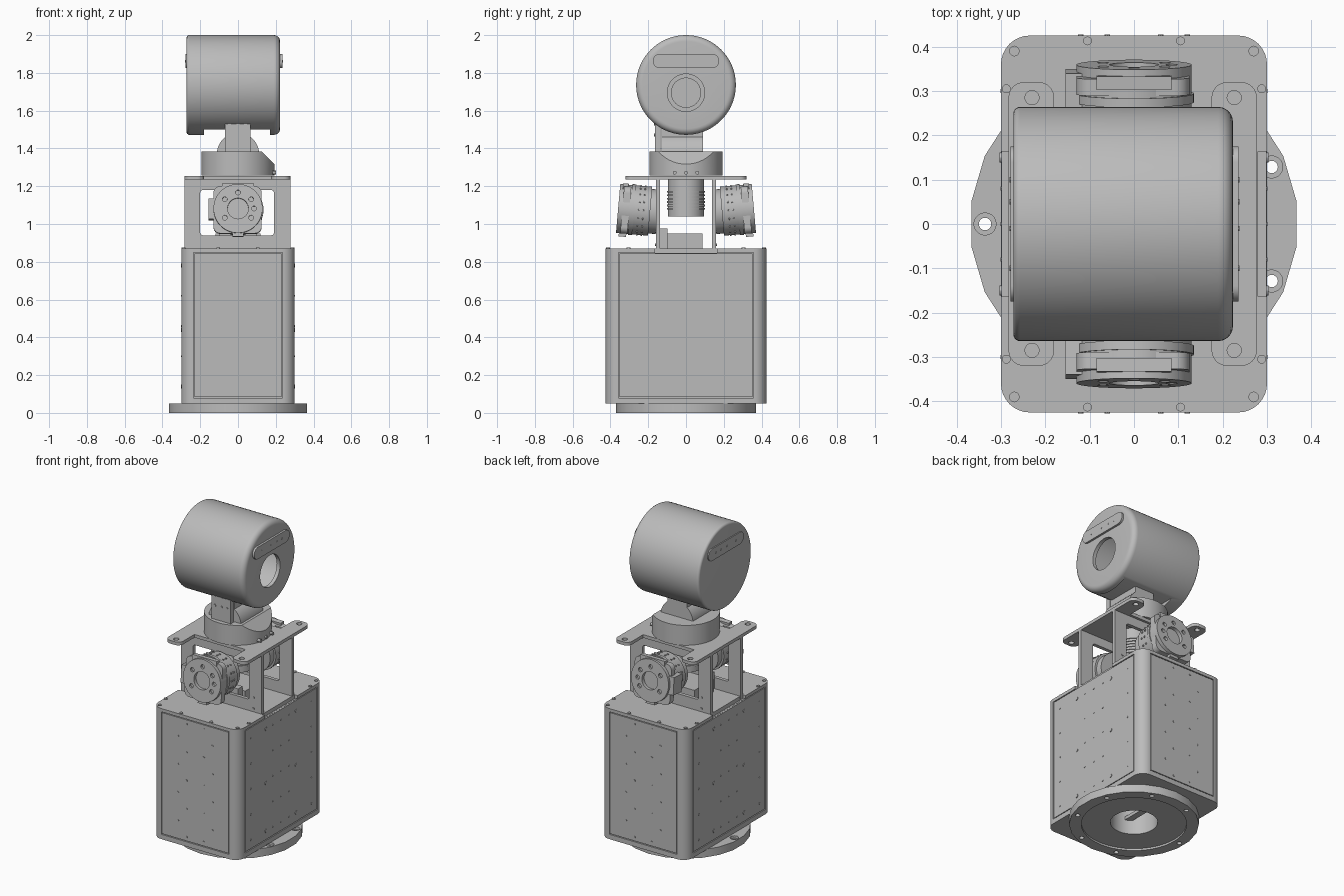
import bpy, bmesh, math
from mathutils import Matrix, Vector

cube = bpy.data.objects.get("Cube")
if cube:
    bpy.data.objects.remove(cube, do_unlink=True)

grey = bpy.data.materials.new("satin_grey")
grey.use_nodes = True
grey.diffuse_color = (0.5, 0.5, 0.5, 1)
grey.node_tree.nodes["Principled BSDF"].inputs["Base Color"].default_value = (0.5, 0.5, 0.5, 1)

AXIS = {"x": Matrix.Rotation(math.pi / 2, 4, "Y"),
        "y": Matrix.Rotation(-math.pi / 2, 4, "X"),
        "z": Matrix.Identity(4)}


def finish(name, bm, smooth=True):
    bmesh.ops.recalc_face_normals(bm, faces=bm.faces)
    me = bpy.data.meshes.new(name)
    bm.to_mesh(me)
    bm.free()
    ob = bpy.data.objects.new(name, me)
    bpy.context.collection.objects.link(ob)
    me.materials.append(grey)
    if smooth:
        shade(ob)
    return ob


def select(ob):
    bpy.ops.object.select_all(action="DESELECT")
    ob.select_set(True)
    bpy.context.view_layer.objects.active = ob


def shade(ob):
    select(ob)
    bpy.ops.object.shade_smooth_by_angle(angle=math.radians(30))


def add_box(bm, x, y, z, radius=0, along="z"):
    """Box from ranges; optional rounding of the edges parallel to one axis."""
    lo, hi = Vector((x[0], y[0], z[0])), Vector((x[1], y[1], z[1]))
    mat = Matrix.Translation((lo + hi) / 2) @ Matrix.Diagonal((*(hi - lo), 1))
    verts = bmesh.ops.create_cube(bm, size=1, matrix=mat)["verts"]
    if radius:
        k = "xyz".index(along)
        edges = [e for e in {e for v in verts for e in v.link_edges}
                 if abs((e.verts[0].co - e.verts[1].co)[k]) > 1e-5]
        bmesh.ops.bevel(bm, geom=edges, offset=radius, segments=8, profile=0.5, affect="EDGES")


def box(name, x, y, z, radius=0, along="z"):
    bm = bmesh.new()
    add_box(bm, x, y, z, radius, along)
    return finish(name, bm)


def add_rod(bm, centre, r, length, axis="z", sides=32):
    bmesh.ops.create_cone(bm, cap_ends=True, segments=sides, radius1=r, radius2=r, depth=length,
                          matrix=Matrix.Translation(centre) @ AXIS[axis])


def rods(name, centres, r, length, axis="z", sides=32):
    bm = bmesh.new()
    for c in centres:
        add_rod(bm, c, r, length, axis, sides)
    return finish(name, bm)


def modify(ob, kind, **settings):
    mod = ob.modifiers.new(kind.lower(), kind)
    for key, value in settings.items():
        setattr(mod, key, value)
    select(ob)
    bpy.ops.object.modifier_apply(modifier=mod.name)


def cut(ob, *cutters, mode="DIFFERENCE"):
    for c in cutters:
        modify(ob, "BOOLEAN", operation=mode, solver="EXACT", object=c)
        bpy.data.objects.remove(c, do_unlink=True)
    shade(ob)


def mirrored(ob, axis):
    modify(ob, "MIRROR", use_axis=[a == axis for a in "xyz"], use_mirror_merge=False)


# Base ring with mounting holes, recessed underside and cable opening
base = rods("base_ring", [(0, 0, 0.025)], 0.37, 0.05, sides=22)
ring = [math.radians(22.5 + 45 * i) for i in range(8)]
spots = [(0.336 * math.cos(a), 0.336 * math.sin(a), 0.03) for a in ring if abs(math.cos(a)) < 0.9 or math.cos(a) > 0]
spots.append((-0.336, 0, 0.03))
cut(base, rods("c", [(0, 0, 0)], 0.3, 0.024, sides=48), rods("c", [(0, 0, 0)], 0.135, 0.2),
    rods("c", spots, 0.014, 0.2, sides=16),
    rods("c", [(x, y, 0.05) for x, y, z in spots], 0.025, 0.03, sides=20))

# Body with rounded uprights, panel recesses, top notches and holes
body = box("body", (-0.3, 0.3), (-0.425, 0.425), (0.05, 0.87), 0.065)
cutters = [rods("c", [(0, 0, 0.1)], 0.135, 0.2)]
for s in (-1, 1):
    cutters += [box("c", (-0.235, 0.235), (s * 0.425 - 0.01, s * 0.425 + 0.01), (0.08, 0.85)),
                box("c", (s * 0.3 - 0.01, s * 0.3 + 0.01), (-0.358, 0.358), (0.08, 0.85)),
                box("c", (s * 0.3 - 0.02, s * 0.3 + 0.02), (-0.163, 0.163), (0.846, 0.9))]
cutters.append(rods("c", [(sx * 0.27, sy * 0.39, 0.87) for sx in (-1, 1) for sy in (-1, 1)], 0.011, 0.06, sides=12))
cut(body, *cutters)
for x in (-0.06, 0.06):
    box("cable_bar", (x - 0.02, x + 0.02), (-0.13, 0.13), (0.1, 0.12))

# Panels and their screws
end_panel = box("end_panel", (-0.23, 0.23), (-0.424, -0.41), (0.085, 0.845))
mirrored(end_panel, "y")
side_panel = box("side_panel", (0.285, 0.299), (-0.353, 0.353), (0.085, 0.845))
mirrored(side_panel, "x")
end_spots = [(s * (0.06 if row % 2 == 0 else 0.12), -0.424, 0.11 + row * 0.0885)
             for row in range(9) for s in (-1, 1)]
mirrored(rods("end_screws", end_spots, 0.006, 0.006, "y", 8), "y")
side_spots = [(0.299, y, 0.14 + 0.16 * row) for row in range(5) for y in (-0.3, -0.08, 0, 0.08, 0.3)]
mirrored(rods("side_screws", side_spots, 0.005, 0.005, "x", 8), "x")
mirrored(rods("side_bolts", [(0.299, y, z) for y in (-0.15, 0.15) for z in (0.14, 0.44, 0.78)],
              0.011, 0.008, "x", 12), "x")
rods("top_screws", [(sx * x, sy * y, 0.87) for x, y in ((0.288, 0.305), (0.105, 0.413))
                    for sx in (-1, 1) for sy in (-1, 1)], 0.01, 0.012, sides=12)

# Upright frames with a window
frame = box("upright_frame", (-0.283, 0.277), (-0.16, -0.138), (0.85, 1.24))
cut(frame, box("c", (-0.2, 0.19), (-0.2, -0.1), (0.94, 1.18), 0.015, "y"))
mirrored(frame, "y")
mirrored(rods("frame_screws", [(x, -0.16, z) for x in (-0.22, 0.22) for z in (0.89, 0.96)],
              0.007, 0.008, "y", 10), "y")

# Deck plate: centre sheet with four rounded corner tabs
deck = box("deck_plate", (-0.283, 0.277), (-0.175, 0.175), (1.235, 1.255))
for x in ((-0.283, -0.18), (0.175, 0.277)):
    cut(deck, box("c", x, (-0.32, 0.32), (1.235, 1.255), 0.035), mode="UNION")
cut(deck, rods("c", [(x, y, 1.24) for x in (-0.23, 0.226) for y in (-0.285, 0.285)], 0.016, 0.1, sides=16))

# Pan motor beneath the deck and electronics on the body
rods("pan_motor", [(0, 0, 1.14)], 0.095, 0.2)
rods("pan_motor_fins", [(0, 0, 1.08 + 0.018 * i) for i in range(6)], 0.101, 0.009)
box("control_box", (-0.12, 0.12), (-0.1, 0.088), (0.86, 0.95))
box("connector_block", (-0.1, 0.1), (-0.142, -0.098), (0.86, 0.975))

# Tilted side motors, one built at the front and mirrored to the back
CZ = 1.065
housing = rods("motor_housing", [(0, -0.275, CZ)], 0.13, 0.17, "y", 48)
cut(housing, rods("c", [(0, -0.36, CZ)], 0.055, 0.07, "y"),
    rods("c", [(0.085 * math.cos(a), -0.36, CZ + 0.085 * math.sin(a))
               for a in [math.radians(d) for d in (-35, 0, 35, 145, 215, 90)]], 0.013, 0.03, "y", 12))
motor = [housing,
         rods("motor_flange", [(0, -0.18, CZ)], 0.118, 0.06, "y", 40),
         rods("motor_rim", [(0, -0.285, CZ)], 0.135, 0.02, "y", 48),
         box("motor_ear", (-0.155, -0.105), (-0.345, -0.26), (1.01, 1.12)),
         box("motor_bracket", (-0.13, 0.125), (-0.338, -0.3), (0.935, 1.185), 0.035, "y"),
         box("motor_clamp", (-0.085, 0.085), (-0.345, -0.315), (1.17, 1.2)),
         box("motor_foot", (-0.03, 0.03), (-0.345, -0.305), (0.918, 0.96)),
         rods("motor_bolts", [(0.131 * math.cos(a), y, CZ + 0.131 * math.sin(a)) for y in (-0.25, -0.225)
                              for a in [math.radians(20 * i) for i in range(18)]], 0.005, 0.008, "y", 8)]
pivot = Vector((0, -0.16, CZ))
tilt = Matrix.Translation(pivot) @ Matrix.Rotation(math.radians(-5), 4, "X") @ Matrix.Translation(-pivot)
for part in motor:
    part.data.transform(tilt)
    mirrored(part, "y")

# Turret with a sloped shoulder
turret = rods("turret", [(0, 0, 1.32)], 0.193, 0.125, sides=64)
wedge = box("c", (0, 0.3), (-0.3, 0.3), (0, 0.2))
wedge.data.transform(Matrix.Translation((0.12, 0, 1.39)) @ Matrix.Rotation(math.radians(45), 4, "Y"))
cut(turret, wedge)
rods("turret_screws", [(0.192, y, 1.272) for y in (-0.06, 0, 0.06)], 0.01, 0.02, "x", 12)

# Neck
rods("neck_hump", [(0, -0.02, 1.37)], 0.112, 0.22, "y", 48)
box("neck_block", (-0.07, 0.065), (-0.13, 0.09), (1.37, 1.52))
box("neck_bracket", (-0.07, 0.065), (-0.165, -0.135), (1.375, 1.55))
rods("neck_screws", [(x, -0.165, z) for x in (-0.045, 0, 0.04) for z in (1.47, 1.53)], 0.008, 0.008, "y", 10)

# Hollow head drum turned about its axis
HZ, R = 1.736, 0.264
arc = [math.radians(15 * i) for i in range(7)]
profile = [(-0.272, 0)]
profile += [(-0.257 - 0.015 * math.cos(a), R - 0.015 + 0.015 * math.sin(a)) for a in arc]
profile += [(0.19 + 0.033 * math.sin(a), R - 0.033 + 0.033 * math.cos(a)) for a in arc]
profile.append((0.223, 0))
bm = bmesh.new()
ring = [bm.verts.new((x, 0, HZ + r)) for x, r in profile]
edges = [bm.edges.new(pair) for pair in zip(ring, ring[1:])]
bmesh.ops.spin(bm, geom=ring + edges, cent=(0, 0, HZ), axis=(1, 0, 0), angle=math.tau, steps=72)
bmesh.ops.remove_doubles(bm, verts=bm.verts, dist=1e-5)
head = finish("head_drum", bm)
cut(head, rods("c", [(-0.025, 0, HZ)], 0.225, 0.45, "x", 64),
    rods("c", [(0.22, 0, 1.695)], 0.099, 0.1, "x", 48),
    box("c", (-0.18, 0.17), (-0.3, 0.3), (1.4, 1.5)))
rods("lens_rim", [(-0.2, 0, 1.695)], 0.08, 0.1, "x", 40)

# Rounded sensor bars on both ends of the head
for name, x, face in (("right_sensor_bar", (-0.279, -0.26), -0.279), ("left_sensor_bar", (0.21, 0.236), 0.236)):
    box(name, x, (-0.175, 0.175), (1.825, 1.9), 0.036, "x")
    rods(name + "_dots", [(face, y, 1.862) for y in (-0.1, -0.01, 0.05, 0.1)], 0.006, 0.004, "x", 10)
